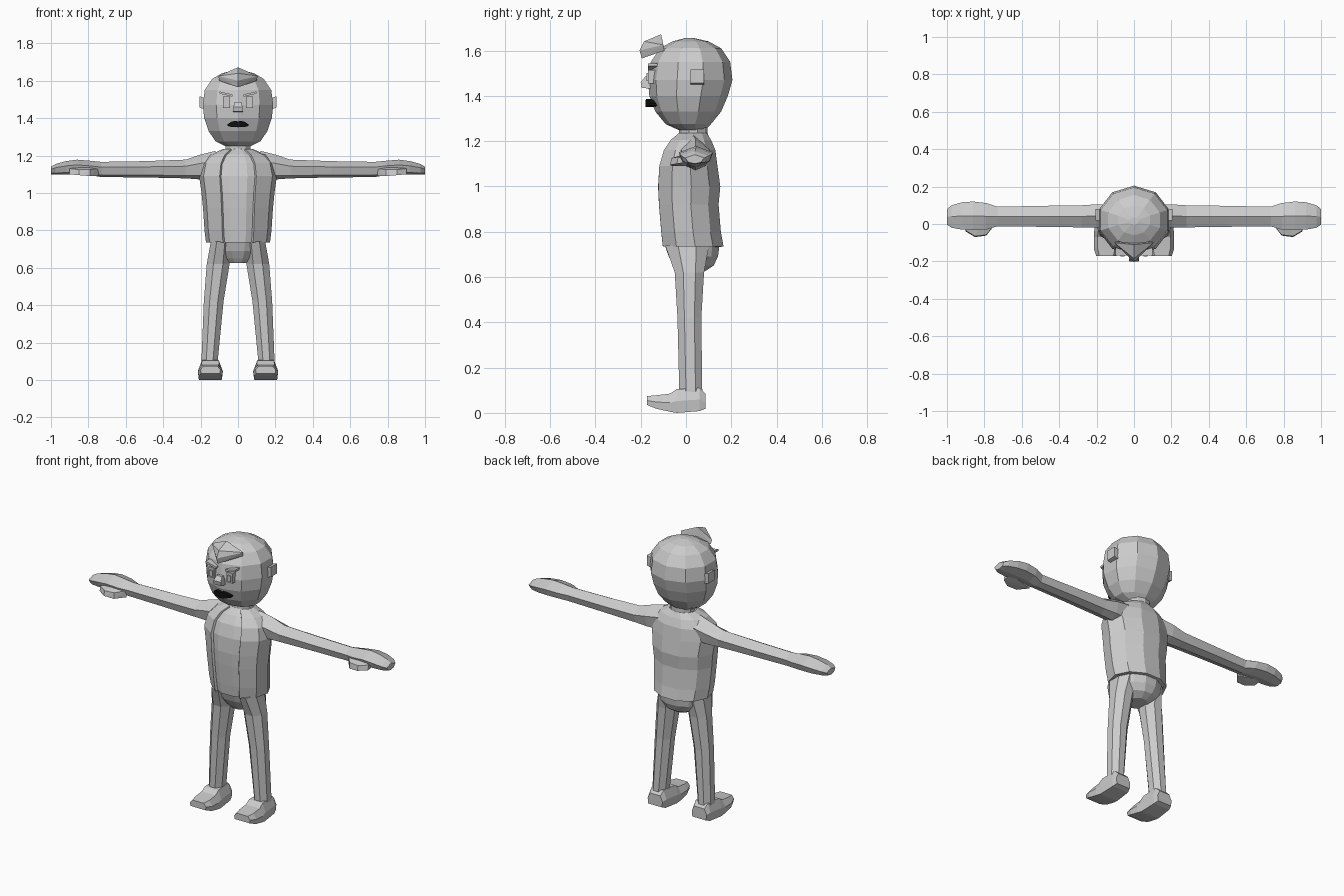
import bpy, bmesh, math

def material(name, rgb):
    m = bpy.data.materials.new(name)
    m.diffuse_color = (*rgb, 1)
    return m

GREY = material("light grey", (0.6, 0.6, 0.6))
BLACK = material("black", (0.005, 0.005, 0.005))

def finish(name, bm, mat=GREY, mirror=False):
    bmesh.ops.recalc_face_normals(bm, faces=bm.faces)
    me = bpy.data.meshes.new(name)
    bm.to_mesh(me)
    bm.free()
    me.materials.append(mat)
    ob = bpy.data.objects.new(name, me)
    bpy.context.collection.objects.link(ob)
    if mirror:
        ob.modifiers.new("mirror", 'MIRROR').use_mirror_merge = False
    return ob

def loft(name, rings, mat=GREY, mirror=False, closed=True):
    bm = bmesh.new()
    vs = [[bm.verts.new(p) for p in r] for r in rings]
    n = len(vs[0])
    for a, b in zip(vs, vs[1:]):
        for i in range(n if closed else n - 1):
            j = (i + 1) % n
            bm.faces.new((a[i], a[j], b[j], b[i]))
    if closed:
        bm.faces.new(vs[0])
        bm.faces.new(vs[-1])
    return finish(name, bm, mat, mirror)

def hull(name, pts, mirror=False):
    bm = bmesh.new()
    for p in pts:
        bm.verts.new(p)
    bmesh.ops.convex_hull(bm, input=bm.verts)
    bmesh.ops.dissolve_limit(bm, angle_limit=0.02, verts=bm.verts, edges=bm.edges)
    return finish(name, bm, GREY, mirror)

def box(name, x0, x1, y0, y1, z0, z1, tilt=0, mirror=False):
    return hull(name, [(x, y, z + (tilt if x == x1 else 0))
                       for x in (x0, x1) for y in (y0, y1) for z in (z0, z1)], mirror)

def ring_z(z, cx, rx, y0, y1, angles):
    # horizontal cross-section; angle 0 faces the front
    cy, ry = (y0 + y1) / 2, (y1 - y0) / 2
    return [(cx + rx * math.sin(math.radians(a)), cy - ry * math.cos(math.radians(a)), z)
            for a in angles]

def ring_x(x, y0, y1, z0, z1):
    # six-sided limb cross-section with a ridge along the top
    ym, h = (y0 + y1) / 2, z1 - z0
    return [(x, ym, z1), (x, y1, z0 + h * .65), (x, y1 - .015, z0 + h * .15),
            (x, ym, z0), (x, y0 + .015, z0 + h * .15), (x, y0, z0 + h * .65)]

# head and neck
ten = [36 * i for i in range(10)]
loft("head", [ring_z(z, 0, rx, y0, y1, ten) for z, rx, y0, y1 in (
    (1.25, .07, -.035, .085), (1.275, .125, -.09, .11), (1.33, .165, -.135, .155),
    (1.40, .19, -.162, .185), (1.47, .198, -.168, .205), (1.55, .187, -.155, .195),
    (1.61, .145, -.115, .155), (1.64, .09, -.06, .10), (1.655, .025, -.005, .035))])
loft("neck", [ring_z(z, 0, r, y0, y1, ten) for z, r, y0, y1 in (
    (1.20, .085, -.05, .11), (1.235, .07, -.03, .095), (1.29, .07, -.03, .095))])

# hair tuft: two wings meeting at a central ridge
for side in (-1, 1):
    hull("hair_tuft", [(0, -.205, 1.60), (0, -.185, 1.64), (0, -.11, 1.672),
                       (0, -.10, 1.60), (0, -.195, 1.565), (side * .105, -.10, 1.625),
                       (side * .10, -.095, 1.60)])

# face
box("eye", .042, .08, -.168, -.12, 1.455, 1.515, mirror=True)
box("pupil_plate", .05, .072, -.175, -.16, 1.465, 1.50, mirror=True)
box("eyebrow", .03, .10, -.168, -.11, 1.515, 1.527, .016, mirror=True)
hull("nose", [(s * x, y, z) for s in (-1, 1) for x, y, z in (
    (.026, -.195, 1.435), (.024, -.20, 1.46), (.018, -.18, 1.485), (.026, -.14, 1.43),
    (.018, -.14, 1.485))])
box("ear", .17, .207, .02, .08, 1.445, 1.505, .012, mirror=True)
loft("mouth", [[(x, y, z + h), (x, y + .035, z + h), (x, y + .035, z - h), (x, y, z - h)]
               for x, y, z, h in ((-.057, -.155, 1.362, .004), (-.035, -.168, 1.367, .014),
                                  (-.012, -.176, 1.369, .017), (0, -.178, 1.366, .015),
                                  (.012, -.176, 1.369, .017), (.035, -.168, 1.367, .014),
                                  (.057, -.155, 1.362, .004))], BLACK)

# torso: (height, half width, front, back)
TORSO = ((.735, .168, -.115, .172), (.80, .176, -.122, .160), (.92, .184, -.132, .150),
         (1.0, .192, -.136, .158), (1.09, .205, -.130, .145), (1.16, .19, -.108, .135),
         (1.205, .145, -.075, .115), (1.235, .075, -.035, .095))
twelve = [30 * i + 15 for i in range(12)]
loft("shirt", [ring_z(z, 0, rx - .012, y0 + .008, y1 - .012, twelve) for z, rx, y0, y1 in TORSO])
vest_angles = [28 + 304 * i / 9 for i in range(10)]
vest = loft("vest", [ring_z(z, 0, rx + .004, y0 - .004, y1, vest_angles)
                     for z, rx, y0, y1 in TORSO], closed=False)
solid = vest.modifiers.new("thickness", 'SOLIDIFY')
solid.thickness = .014
solid.offset = -1

# hips and legs
loft("hips", [ring_z(z, 0, rx, y0, y1, twelve) for z, rx, y0, y1 in (
    (.625, .06, -.035, .085), (.65, .10, -.055, .125), (.69, .135, -.08, .145),
    (.76, .148, -.105, .155))])
eight = [45 * i + 22.5 for i in range(8)]
loft("leg", [ring_z(z, cx, rx, y0, y1, eight) for z, cx, rx, y0, y1 in (
    (.74, .092, .058, -.10, .11), (.62, .106, .066, -.055, .085),
    (.42, .13, .057, -.042, .072), (.10, .152, .047, -.034, .076),
    (.06, .152, .047, -.034, .076))], mirror=True)

# foot: heel to toe sections (y, half width, bottom, top)
loft("foot", [[(.148 + s * w * k, y, z) for s, z, k in
               ((-1, z0, 1), (1, z0, 1), (1, (z0 + z1) / 2, 1.08), (1, z1, .75),
                (-1, z1, .75), (-1, (z0 + z1) / 2, 1.08))]
              for y, w, z0, z1 in ((.085, .046, .018, .085), (.06, .054, .008, .11),
                                   (-.04, .060, .0, .105), (-.07, .062, .005, .085),
                                   (-.13, .062, .018, .078), (-.172, .05, .035, .074))],
     mirror=True)

# arms and hands
loft("arm", [ring_x(*s) for s in (
    (.12, -.03, .10, 1.07, 1.225), (.20, -.02, .105, 1.072, 1.205),
    (.28, -.018, .10, 1.078, 1.178), (.50, -.015, .097, 1.083, 1.17),
    (.74, -.012, .092, 1.085, 1.166))], mirror=True)
loft("hand", [ring_x(*s) for s in (
    (.73, -.012, .092, 1.085, 1.166), (.79, -.03, .112, 1.095, 1.172),
    (.86, -.032, .12, 1.098, 1.178), (.92, -.03, .116, 1.098, 1.17),
    (.975, -.02, .10, 1.098, 1.155), (1.0, -.003, .08, 1.10, 1.14))], mirror=True)
hull("thumb", [(.745, -.005, 1.09), (.745, -.005, 1.13), (.79, -.062, 1.09), (.79, -.058, 1.125),
               (.85, -.07, 1.095), (.85, -.065, 1.125), (.90, -.04, 1.10), (.90, -.035, 1.13),
               (.90, .02, 1.11), (.80, .02, 1.15)], mirror=True)
